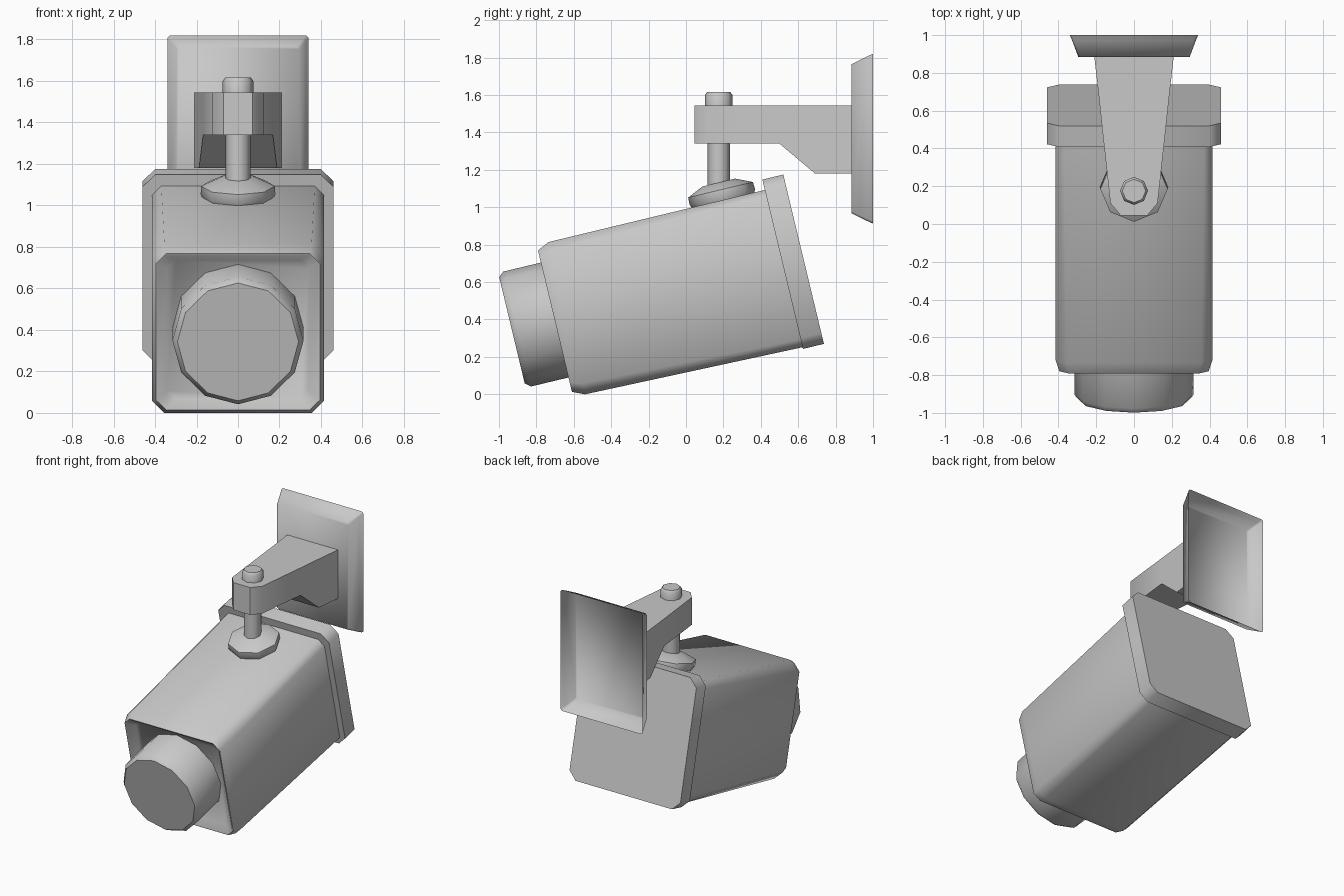
import bpy, bmesh, math
from math import sin, cos, pi, radians

cube = bpy.data.objects.get("Cube")
if cube:
    bpy.data.objects.remove(cube, do_unlink=True)

TILT = radians(13.5)

grey = bpy.data.materials.new("painted grey")
grey.use_nodes = True
GREY = (0.58, 0.58, 0.58, 1)
grey.diffuse_color = GREY
grey.node_tree.nodes["Principled BSDF"].inputs["Base Color"].default_value = GREY


def loft(name, rings, caps=(True, True), smooth=50, tilt=0):
    """Skin a list of equal-length rings and cap the chosen ends."""
    bm = bmesh.new()
    loops = [[bm.verts.new(p) for p in ring] for ring in rings]
    n = len(loops[0])
    for a, b in zip(loops, loops[1:]):
        for i in range(n):
            j = (i + 1) % n
            bm.faces.new((a[i], a[j], b[j], b[i]))
    for wanted, loop in zip(caps, (loops[0], loops[-1])):
        if wanted:
            bm.faces.new(loop)
    bmesh.ops.recalc_face_normals(bm, faces=bm.faces)
    mesh = bpy.data.meshes.new(name)
    bm.to_mesh(mesh)
    bm.free()
    mesh.materials.append(grey)
    obj = bpy.data.objects.new(name, mesh)
    bpy.context.collection.objects.link(obj)
    obj.rotation_euler.x = tilt
    bpy.ops.object.select_all(action='DESELECT')
    obj.select_set(True)
    bpy.context.view_layer.objects.active = obj
    bpy.ops.object.shade_smooth_by_angle(angle=radians(smooth))
    return obj


def panel(y, w, low, high, c):
    """Upright rectangle at depth y with corners cut by c."""
    return [(x, y, z) for x, z in (
        (-w + c, low), (w - c, low), (w, low + c), (w, high - c),
        (w - c, high), (-w + c, high), (-w, high - c), (-w, low + c))]


def disc(r, n, z, y):
    """Level ring with a corner towards the front."""
    return [(r * sin(2 * pi * i / n), y - r * cos(2 * pi * i / n), z) for i in range(n)]


def upright(r, n, y, z):
    """Ring facing the front with a corner at the top."""
    return [(r * sin(2 * pi * i / n), y, z + r * cos(2 * pi * i / n)) for i in range(n)]


# Housing: long box with a bevelled rim and a shallow recess at the front
loft("housing", [
    panel(-0.54, 0.34, 0.20, 0.886, 0.04),
    panel(-0.588, 0.385, 0.165, 0.923, 0.04),
    panel(-0.59, 0.395, 0.155, 0.932, 0.05),
    panel(-0.525, 0.415, 0.126, 0.963, 0.06),
    panel(0.67, 0.415, 0.099, 0.964, 0.045),
], tilt=TILT)

# Rear cover, wider than the housing
loft("rear_cover", [panel(y, 0.46, 0.09, 1.021, 0.06) for y in (0.665, 0.78)], tilt=TILT)

# Lens barrel
loft("lens_barrel", [
    upright(0.316, 12, -0.50, 0.55),
    upright(0.316, 12, -0.797, 0.55),
    upright(0.292, 12, -0.825, 0.55),
], tilt=TILT)

# Swivel base sitting on the housing
loft("swivel_base", [
    disc(0.165, 8, 0.95, 0.435),
    disc(0.18, 8, 0.98, 0.435),
    disc(0.178, 8, 1.02, 0.435),
    disc(0.09, 8, 1.06, 0.435),
], tilt=TILT)

# Post and the bolt head above the arm
loft("swivel_post", [disc(0.06, 8, z, 0.175) for z in (1.03, 1.36)])
loft("bolt_head", [
    disc(0.074, 8, 1.53, 0.175),
    disc(0.074, 8, 1.60, 0.175),
    disc(0.062, 8, 1.616, 0.175),
])

# Arm: tapered in plan, deeper near the wall
TOP, UNDER, DEEP = 1.545, 1.34, 1.18
stations = [(0.045, 0.07, UNDER), (0.11, 0.125, UNDER), (0.50, 0.168, UNDER),
            (0.69, 0.188, DEEP), (0.884, 0.21, DEEP)]
loft("arm", [[(-w, y, low), (w, y, low), (w, y, TOP), (-w, y, TOP)]
             for y, w, low in stations], smooth=35)

# Wall plate: hollow flared shell, open at the back
loft("wall_plate", [
    panel(0.885, 0.295, 0.968, 1.765, 0.012),
    panel(0.97, 0.327, 0.926, 1.807, 0.012),
    panel(1.0, 0.34, 0.913, 1.82, 0.012),
], caps=(True, False), smooth=70)
